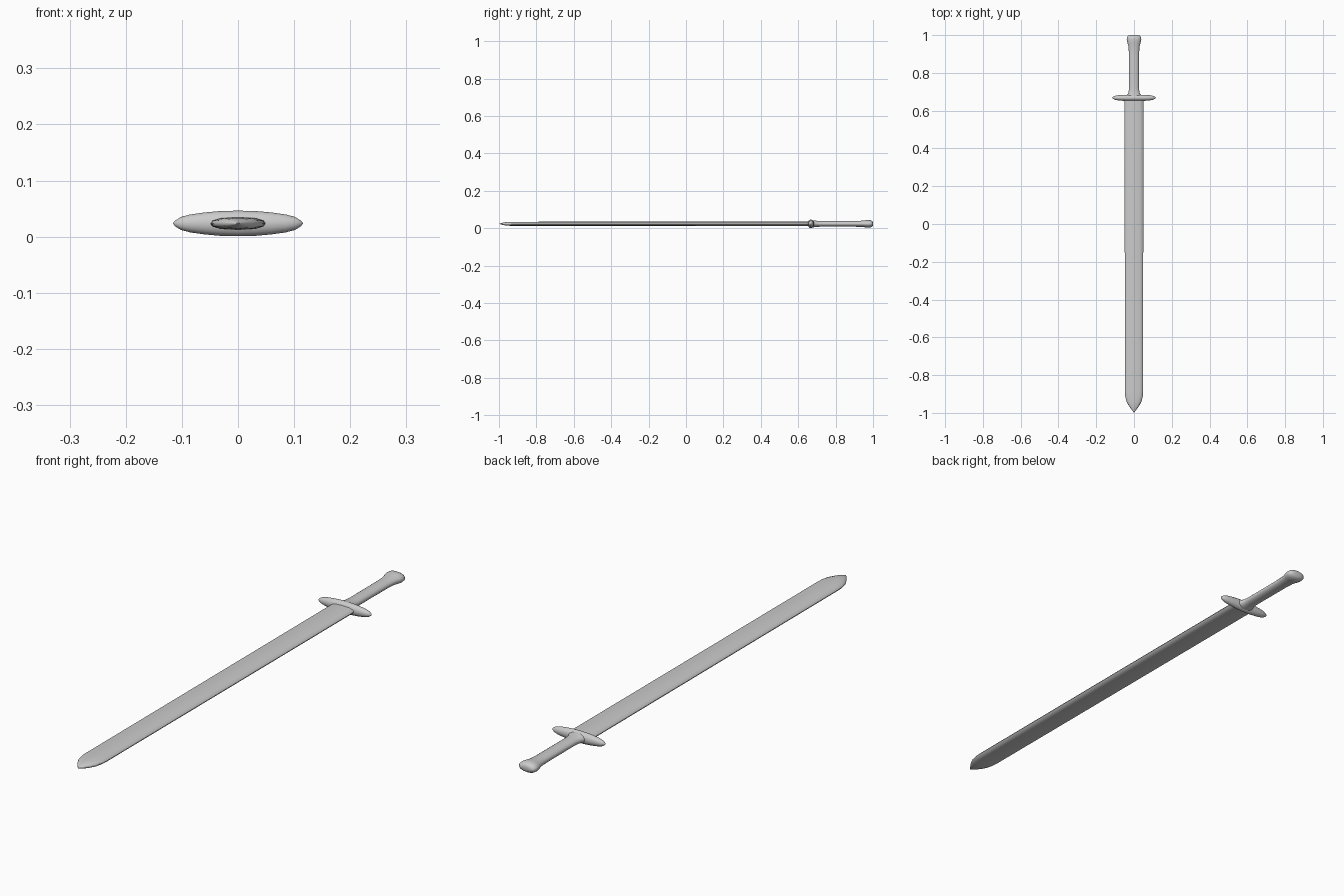
import bpy, bmesh, math
from mathutils import Vector

if "Cube" in bpy.data.objects:
    bpy.data.objects.remove(bpy.data.objects["Cube"])

ZC = 0.0235  # height of the sword's centre line


def ellipse(n):
    return [(math.cos(2 * math.pi * i / n), math.sin(2 * math.pi * i / n)) for i in range(n)]


def loft(name, stations, section, place, angle):
    """Skin a cross-section through stations (position, half width, half height)."""
    bm = bmesh.new()
    rings = [[bm.verts.new(place(p, u * a, v * b)) for u, v in section]
             for p, a, b in stations]
    n = len(section)
    for r, s in zip(rings, rings[1:]):
        for i in range(n):
            j = (i + 1) % n
            bm.faces.new((r[i], r[j], s[j], s[i]))
    bm.faces.new(rings[0])
    bm.faces.new(rings[-1])
    bmesh.ops.recalc_face_normals(bm, faces=bm.faces)
    mesh = bpy.data.meshes.new(name)
    bm.to_mesh(mesh)
    bm.free()
    ob = bpy.data.objects.new(name, mesh)
    bpy.context.collection.objects.link(ob)
    bpy.ops.object.select_all(action='DESELECT')
    ob.select_set(True)
    bpy.context.view_layer.objects.active = ob
    bpy.ops.object.shade_smooth_by_angle(angle=math.radians(angle))
    return ob


def along_y(p, a, b):
    return Vector((a, p, ZC + b))


# Blade: shallow lens section with bevelled edges, curving in to the point
quarter = [(1.0, 0.0), (0.93, 0.48), (0.62, 0.88), (0.0, 1.0)]
upper = quarter + [(-u, v) for u, v in quarter[-2::-1]]
blade_section = upper + [(u, -v) for u, v in upper[-2:0:-1]]
loft("blade", [(-0.998, 0.001, 0.0006), (-0.985, 0.011, 0.005), (-0.965, 0.026, 0.009),
               (-0.94, 0.040, 0.0105), (-0.91, 0.047, 0.011), (-0.88, 0.0485, 0.011),
               (0.67, 0.0495, 0.0115)],
     blade_section, along_y, 50)

# Crossguard: tapers to blunt points at both ends
half = [(0.0, 0.017, 0.0228), (0.03, 0.0165, 0.0222), (0.06, 0.0155, 0.0195),
        (0.085, 0.0135, 0.016), (0.102, 0.010, 0.0115), (0.112, 0.005, 0.005),
        (0.1155, 0.001, 0.001)]
guard = [(-p, a, b) for p, a, b in half[:0:-1]] + half
loft("crossguard", guard, ellipse(16),
     lambda p, a, b: Vector((p, 0.668 + a, ZC + b)), 60)

# Grip flaring at the guard and swelling into the rounded pommel
loft("grip_and_pommel", [(0.665, 0.040, 0.020), (0.684, 0.036, 0.0185), (0.695, 0.029, 0.0165),
                         (0.72, 0.0265, 0.0155), (0.80, 0.0265, 0.0155), (0.90, 0.027, 0.0155),
                         (0.94, 0.029, 0.0165), (0.96, 0.035, 0.019), (0.975, 0.0385, 0.0205),
                         (0.988, 0.0375, 0.0195), (0.997, 0.031, 0.014), (1.0, 0.018, 0.007)],
     ellipse(20), along_y, 60)
